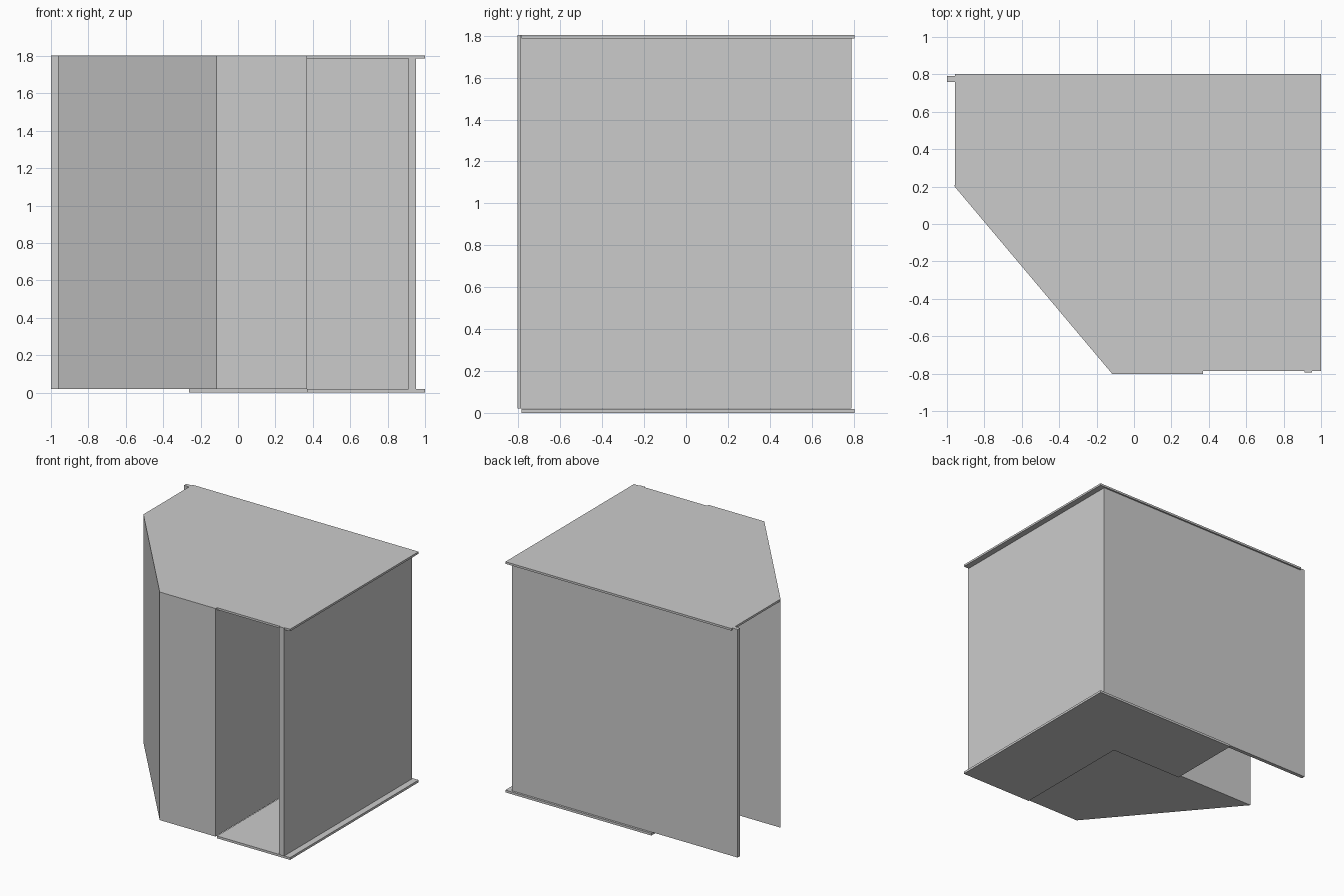
import bpy
import bmesh

if "Cube" in bpy.data.objects:
    bpy.data.objects.remove(bpy.data.objects["Cube"])


def prism(name, outline, z0, z1):
    """Extrude a plan outline (counter-clockwise) from z0 to z1."""
    bm = bmesh.new()
    base = bm.faces.new([bm.verts.new((x, y, z0)) for x, y in outline])
    top = bmesh.ops.extrude_face_region(bm, geom=[base], use_keep_orig=True)
    verts = [v for v in top["geom"] if isinstance(v, bmesh.types.BMVert)]
    bmesh.ops.translate(bm, verts=verts, vec=(0, 0, z1 - z0))
    bmesh.ops.recalc_face_normals(bm, faces=bm.faces)
    mesh = bpy.data.meshes.new(name)
    bm.to_mesh(mesh)
    bm.free()
    obj = bpy.data.objects.new(name, mesh)
    bpy.context.collection.objects.link(obj)
    return obj


def corridor(left):
    """L-shaped plan of the passage, reaching to x = left."""
    return [(left, 0.205), (0.368, 0.205), (0.368, -0.785),
            (1, -0.785), (1, 0.803), (left, 0.803)]


HEIGHT = 1.803
SLAB = 0.018

# Floor and ceiling slabs of the bent corridor
prism("floor", corridor(-0.263), 0, SLAB)
prism("ceiling", corridor(-0.956), HEIGHT - 0.016, HEIGHT)

# Outer wall: back and right side in one L-shaped piece
prism("outer_wall", [(-1, 0.76), (0.912, 0.76), (0.912, -0.793),
                     (0.953, -0.793), (0.953, 0.79), (-1, 0.79)], 0.02, HEIGHT)

# Inner corner block with the slanted front
prism("inner_block", [(-0.963, 0.205), (-0.115, -0.803), (0.368, -0.803),
                      (0.368, 0.205), (-0.955, 0.225)][:4], 0.02, HEIGHT)
